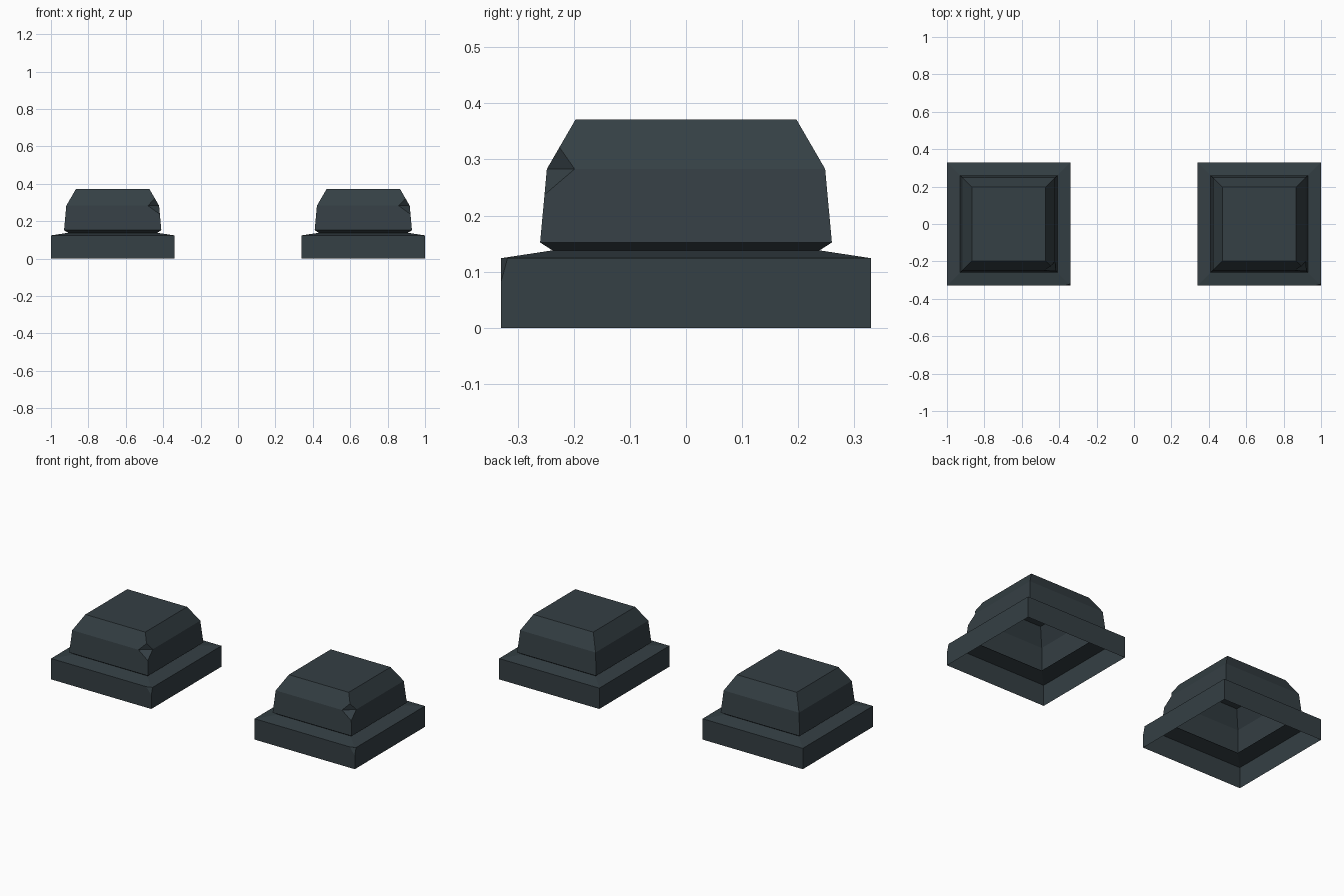
import bpy
import bmesh
from mathutils import Vector

if "Cube" in bpy.data.objects:
    bpy.data.objects.remove(bpy.data.objects["Cube"])

slate = bpy.data.materials.new("dark slate")
slate.diffuse_color = (0.035, 0.050, 0.058, 1)
slate.use_nodes = True
slate.node_tree.nodes["Principled BSDF"].inputs["Base Color"].default_value = slate.diffuse_color

# Square profile: (half width, height), open underneath
PROFILE = [(0.33, 0.0), (0.33, 0.124), (0.238, 0.138),
           (0.26, 0.152), (0.248, 0.283), (0.197, 0.371)]
CORNERS = [(-1, -1), (1, -1), (1, 1), (-1, 1)]


def chip(bm, corner, below, above, along_x, along_y):
    """Knock off a corner; values are fractions cut along each edge."""
    cut = {}
    for edge in list(corner.link_edges):
        d = edge.other_vert(corner).co - corner.co
        if abs(d.y) < 1e-5 and abs(d.z) < 1e-5:
            key, fac = "x", along_x
        elif abs(d.x) < 1e-5 and abs(d.z) < 1e-5:
            key, fac = "y", along_y
        elif d.z < 0:
            key, fac = "below", below
        else:
            key, fac = "above", above
        cut[key] = bmesh.utils.edge_split(edge, corner, fac)[1]
    new = set(cut.values())
    for face in list(corner.link_faces):
        a, b = [v for v in face.verts if v in new]
        bmesh.utils.face_split(face, a, b)
    bmesh.ops.delete(bm, geom=[corner], context='VERTS')
    for key in ("above", "below"):
        face = bm.faces.new((cut[key], cut["x"], cut["y"]))
        face.normal_update()
        if face.normal.dot(Vector((1, -1, 0.3))) < 0:
            face.normal_flip()


# Stepped foot shell
bm = bmesh.new()
rings = [[bm.verts.new((sx * r, sy * r, z)) for sx, sy in CORNERS]
         for r, z in PROFILE]
for lo, hi in zip(rings, rings[1:]):
    for i in range(4):
        j = (i + 1) % 4
        bm.faces.new((lo[i], lo[j], hi[j], hi[i]))
bm.faces.new(rings[-1])

# Worn front-right corners on the plinth and on the shoulder
chip(bm, rings[1][1], 0.35, 0.08, 0.05, 0.018)
chip(bm, rings[4][1], 0.35, 0.44, 0.12, 0.10)

mesh = bpy.data.meshes.new("stepped_foot")
bm.to_mesh(mesh)
bm.free()
mesh.materials.append(slate)

# Identical pair of feet
for name, x in (("left_foot", -0.67), ("right_foot", 0.67)):
    foot = bpy.data.objects.new(name, mesh)
    foot.location.x = x
    bpy.context.collection.objects.link(foot)
